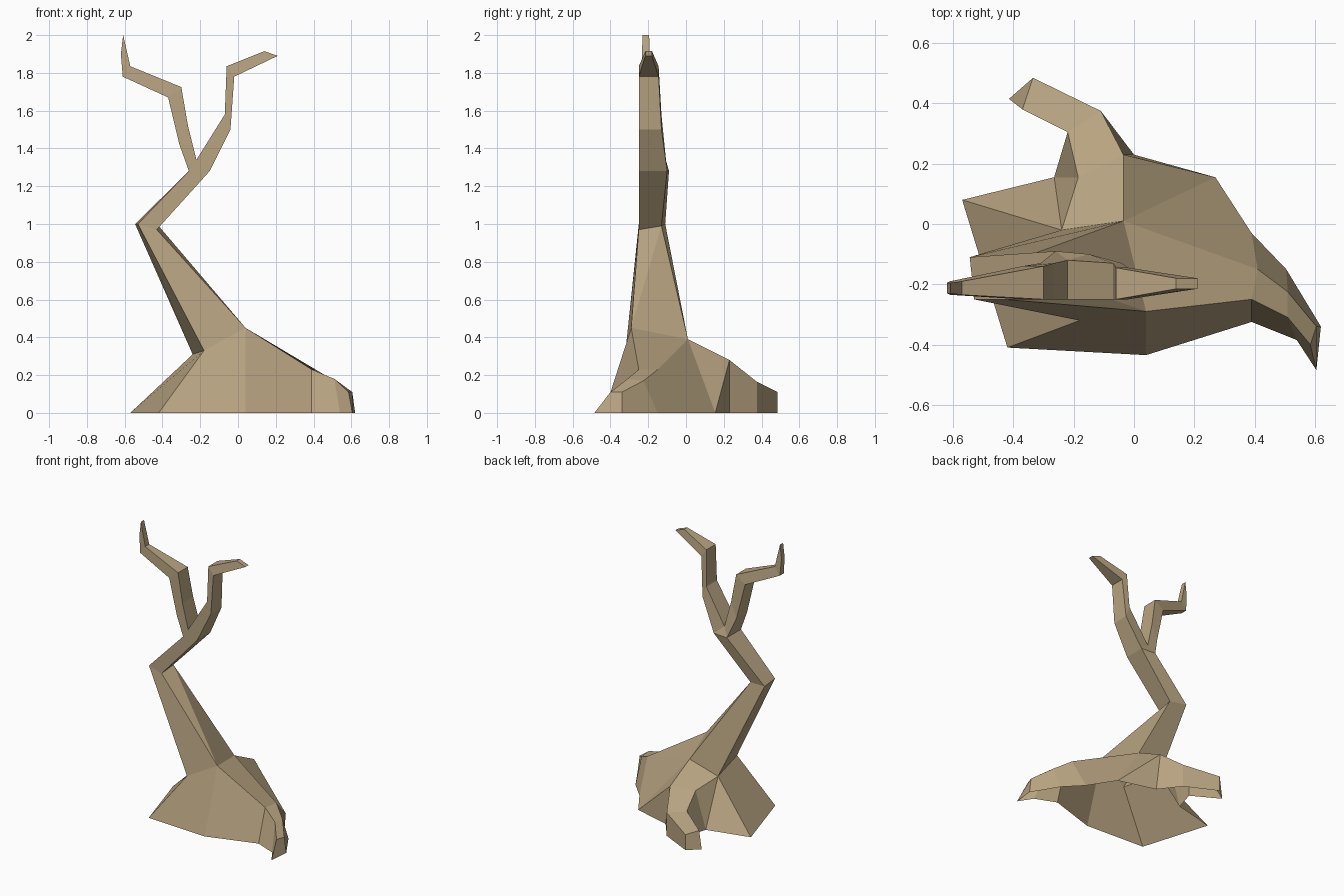
import bpy, bmesh

if "Cube" in bpy.data.objects:
    bpy.data.objects.remove(bpy.data.objects["Cube"])

bark = bpy.data.materials.new("bark")
bark.diffuse_color = (0.48, 0.37, 0.22, 1)
bark.use_nodes = True
bark.node_tree.nodes["Principled BSDF"].inputs["Base Color"].default_value = bark.diffuse_color


def loft(sections, closed=False, cap=False):
    """Faces joining neighbouring sections of equal point count."""
    n = len(sections[0])
    faces = []
    for a, b in zip(sections, sections[1:]):
        for i in range(n if closed else n - 1):
            j = (i + 1) % n
            faces.append([a[i], a[j], b[j], b[i]])
    if cap:
        faces.append(list(sections[-1]))
    return faces


def build(name, faces):
    bm = bmesh.new()
    verts = {}
    for f in faces:
        vs = []
        for p in f:
            if p not in verts:
                verts[p] = bm.verts.new(p)
            vs.append(verts[p])
        bm.faces.new(vs)
    bmesh.ops.recalc_face_normals(bm, faces=bm.faces)
    me = bpy.data.meshes.new(name)
    bm.to_mesh(me)
    bm.free()
    me.materials.append(bark)
    ob = bpy.data.objects.new(name, me)
    bpy.context.collection.objects.link(ob)
    return ob


def strip_section(left, right, front, back):
    """Four-sided branch section from two x,z points and a y range."""
    (lx, lz), (rx, rz) = left, right
    return [(lx, front, lz), (rx, front, rz), (rx, back, rz), (lx, back, lz)]


# Shared ring where the trunk meets the roots
A, B = (0.04, -0.29, 0.45), (-0.18, -0.32, 0.33)
C, D = (-0.24, -0.02, 0.31), (-0.035, 0.01, 0.39)

# Trunk: root ring, elbow, fork
elbow = [(-0.53, -0.25, 1.0), (-0.43, -0.25, 0.97), (-0.42, -0.13, 0.99), (-0.545, -0.11, 1.0)]
fork = [(-0.26, -0.25, 1.28), (-0.15, -0.25, 1.28), (-0.15, -0.10, 1.28), (-0.26, -0.09, 1.28)]
crest_f, crest_b = (-0.22, -0.25, 1.34), (-0.22, -0.12, 1.34)
trunk = loft([[B, A, D, C], elbow, fork], closed=True)
right_side = trunk.pop(1)
a, d, br, fr = right_side
trunk += [[a, br, fr], [a, d, br]]
trunk += [[fork[0], fork[1], crest_f], [fork[2], fork[3], crest_b]]
build("trunk", trunk)

# Left branch
build("left_branch", loft([
    [fork[0], crest_f, crest_b, fork[3]],
    strip_section((-0.31, 1.42), (-0.265, 1.52), -0.25, -0.13),
    strip_section((-0.37, 1.67), (-0.30, 1.725), -0.25, -0.14),
    strip_section((-0.61, 1.78), (-0.57, 1.835), -0.235, -0.19),
    strip_section((-0.62, 1.90), (-0.608, 2.0), -0.23, -0.195),
], closed=True, cap=True))

# Right branch
build("right_branch", loft([
    [crest_f, fork[1], fork[2], crest_b],
    strip_section((-0.07, 1.58), (-0.04, 1.50), -0.25, -0.13),
    strip_section((-0.06, 1.835), (-0.02, 1.78), -0.25, -0.145),
    strip_section((0.14, 1.915), (0.21, 1.89), -0.215, -0.18),
], closed=True, cap=True))

# Roots: outline points on the ground and on the back ridge
front_l, front_r = (-0.42, -0.41, 0), (0.04, -0.435, 0)
left_tip, crotch, crotch_top = (-0.57, 0.08, 0), (-0.265, 0.155, 0), (-0.185, 0.155, 0.26)
E, back_g, side_g = (-0.035, 0.23, 0.28), (0.0, 0.23, 0), (0.27, 0.155, 0)

# Right root: front ground, front ridge, back ridge, back ground
right_root = loft([
    [front_r, A, D, side_g],
    [(0.39, -0.325, 0), (0.39, -0.25, 0.23), (0.41, -0.15, 0.23), (0.39, -0.03, 0)],
    [(0.54, -0.385, 0), (0.51, -0.31, 0.18), (0.51, -0.225, 0.17), (0.505, -0.15, 0)],
    [(0.605, -0.485, 0), (0.585, -0.40, 0.11), (0.605, -0.34, 0.11), (0.62, -0.34, 0)],
], cap=True)

# Back root curling to the left
back_root = loft([
    [crotch, crotch_top, E, back_g],
    [(-0.22, 0.305, 0), (-0.22, 0.305, 0.18), (-0.11, 0.375, 0.165), (-0.11, 0.375, 0)],
    [(-0.415, 0.415, 0), (-0.37, 0.38, 0.11), (-0.335, 0.485, 0.11), (-0.335, 0.485, 0)],
], cap=True)

# Skirt between the roots
skirt = [
    [A, B, front_l, front_r], [B, C, left_tip, front_l],
    [C, crotch, left_tip], [C, crotch_top, crotch],
    [C, D, E, crotch_top], [D, side_g, E], [E, side_g, back_g],
]
build("roots", right_root + back_root + skirt)
